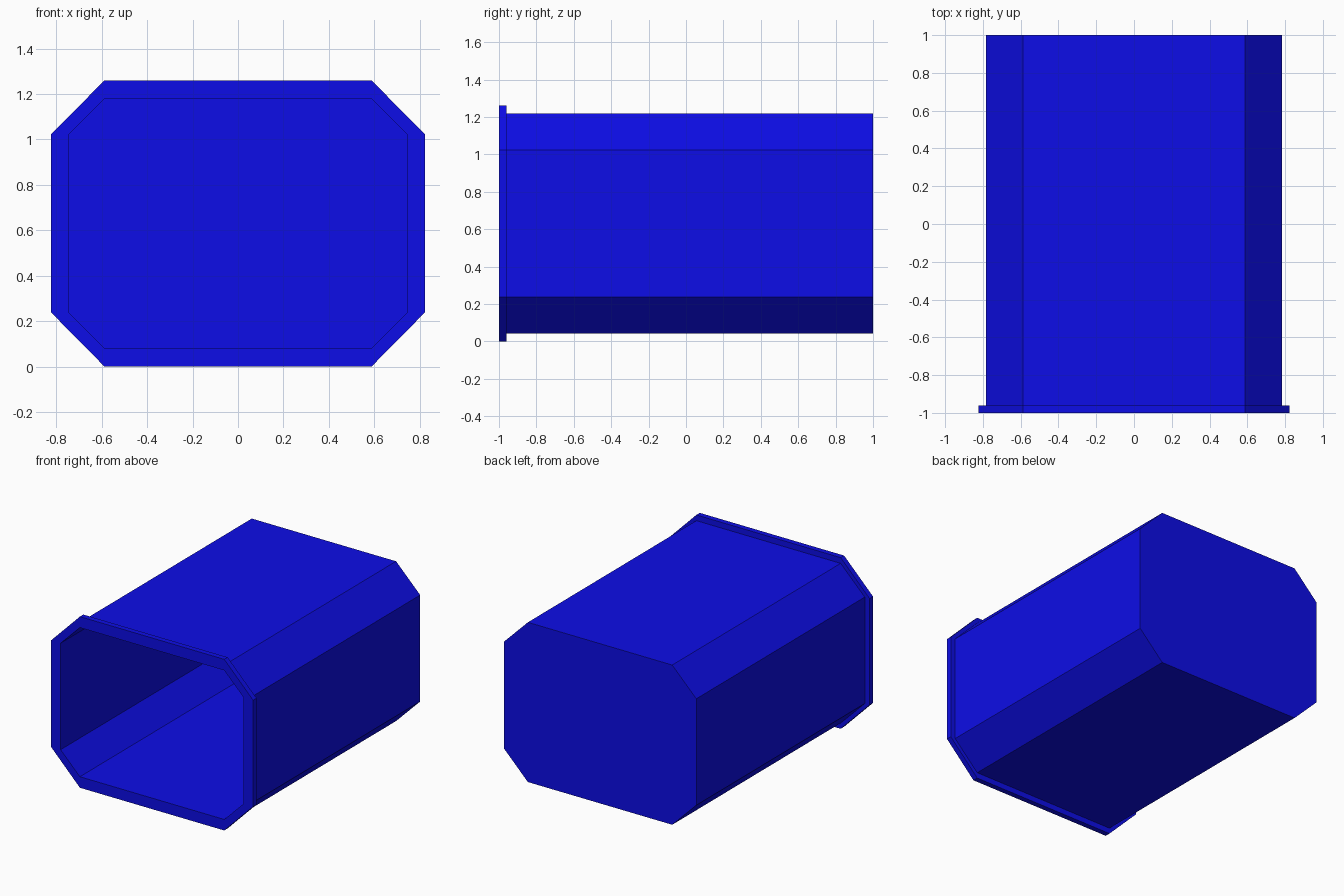
import bpy, bmesh

if "Cube" in bpy.data.objects:
    bpy.data.objects.remove(bpy.data.objects["Cube"])

CX, CZ = 0.588, 0.392   # corner offsets shared by every octagon section
MID = 0.63              # height of the centre line


def octagon(bm, half_w, half_h, y):
    pts = [(CX, -half_h), (half_w, -CZ), (half_w, CZ), (CX, half_h),
           (-CX, half_h), (-half_w, CZ), (-half_w, -CZ), (-CX, -half_h)]
    return [bm.verts.new((x, y, MID + z)) for x, z in pts]


# Sections from closed back, along the outside, over the rim, into the cavity
sections = [(0.784, 0.588, 1.0), (0.784, 0.588, -0.96),
            (0.823, 0.63, -0.96), (0.823, 0.63, -1.0),
            (0.745, 0.549, -1.0), (0.745, 0.549, 0.96)]

bm = bmesh.new()
rings = [octagon(bm, *s) for s in sections]
for a, b in zip(rings, rings[1:]):
    for i in range(8):
        j = (i + 1) % 8
        bm.faces.new((a[i], a[j], b[j], b[i]))

# Outer back wall and cavity back wall
bm.faces.new(rings[0])
bm.faces.new(rings[-1])
bmesh.ops.recalc_face_normals(bm, faces=bm.faces[:])

mesh = bpy.data.meshes.new("octagonal_bin")
bm.to_mesh(mesh)
bm.free()
bin_obj = bpy.data.objects.new("octagonal_bin", mesh)
bpy.context.collection.objects.link(bin_obj)

# Blue plastic
mat = bpy.data.materials.new("blue")
mat.diffuse_color = (0.004, 0.004, 0.8, 1.0)
mat.use_nodes = True
mat.node_tree.nodes["Principled BSDF"].inputs["Base Color"].default_value = mat.diffuse_color
mesh.materials.append(mat)
